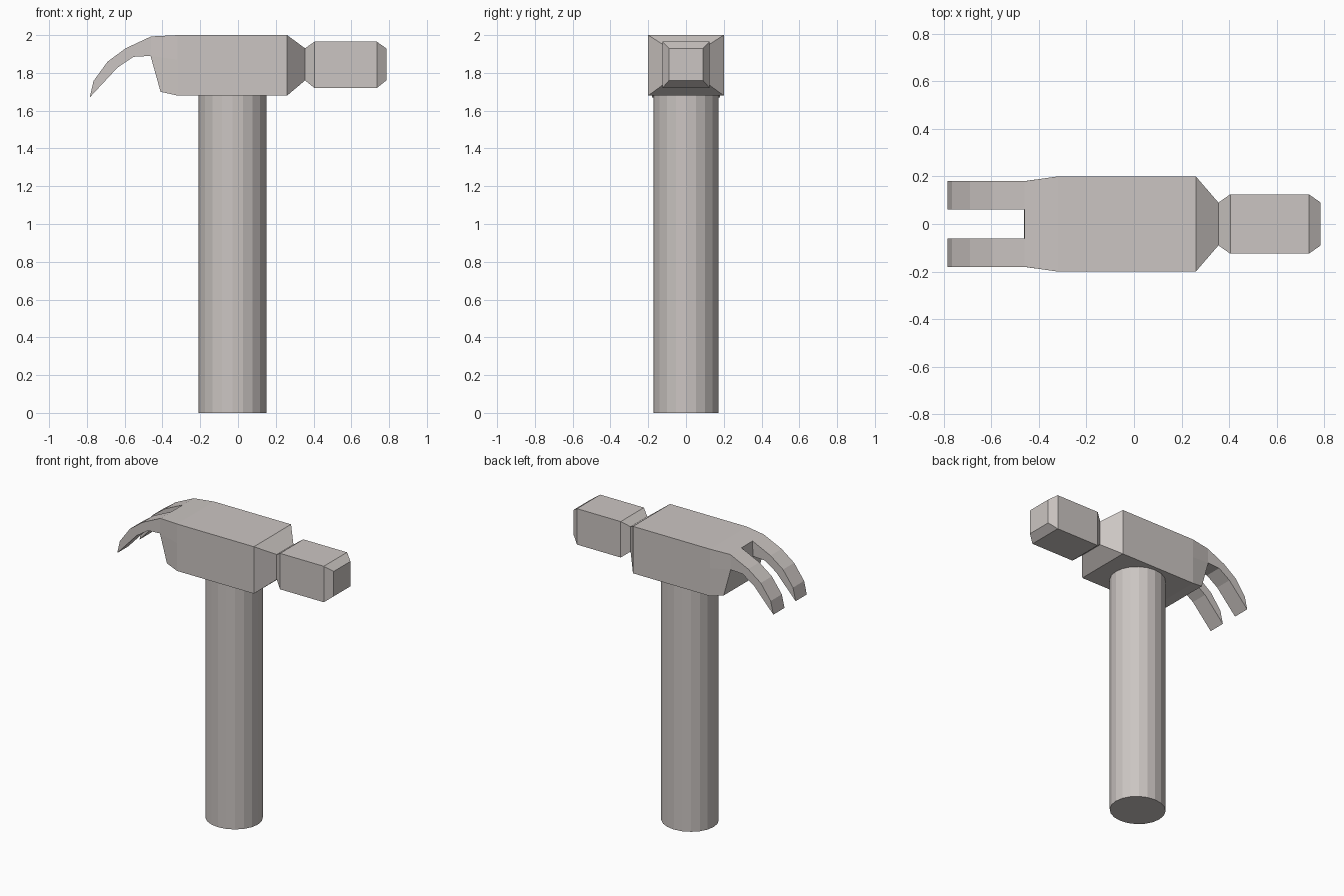
import bpy
import bmesh

cube = bpy.data.objects.get("Cube")
if cube:
    bpy.data.objects.remove(cube, do_unlink=True)

# Single warm grey
grey = bpy.data.materials.new("warm grey")
grey.use_nodes = True
colour = (0.60, 0.56, 0.54, 1)
grey.diffuse_color = colour
grey.node_tree.nodes["Principled BSDF"].inputs["Base Color"].default_value = colour


def finish(name, bm):
    bmesh.ops.recalc_face_normals(bm, faces=bm.faces[:])
    mesh = bpy.data.meshes.new(name)
    bm.to_mesh(mesh)
    bm.free()
    mesh.materials.append(grey)
    obj = bpy.data.objects.new(name, mesh)
    bpy.context.collection.objects.link(obj)
    return obj


def loft(name, sections, cap_start=True):
    """Join sections, each (y_min, y_max, [(x, z) from top to bottom])."""
    bm = bmesh.new()
    rings = []
    for y0, y1, side in sections:
        pts = [(x, y1, z) for x, z in side] + [(x, y0, z) for x, z in reversed(side)]
        rings.append([bm.verts.new(p) for p in pts])
    for a, b in zip(rings, rings[1:]):
        for i in range(len(a)):
            j = (i + 1) % len(a)
            bm.faces.new((a[i], a[j], b[j], b[i]))
    # Caps are split into level strips so bent ends stay flat-faced
    for ring in ([rings[0]] if cap_start else []) + [rings[-1]]:
        n = len(ring)
        for i in range(n // 2 - 1):
            bm.faces.new((ring[i], ring[i + 1], ring[n - 2 - i], ring[n - 1 - i]))
    return finish(name, bm)


def block(x, half_width, top, bottom):
    return (-half_width, half_width, [(x, top), (x, (top + bottom) / 2), (x, bottom)])


# Head: slanted claw root, body, neck and striking end
loft("head", [
    (-0.18, 0.18, [(-0.46, 1.993), (-0.463, 1.89), (-0.41, 1.70)]),
    (-0.2, 0.2, [(-0.32, 2.0), (-0.32, 1.87), (-0.32, 1.68)]),
    block(0.26, 0.2, 2.0, 1.68),
    block(0.355, 0.09, 1.93, 1.76),
    block(0.405, 0.125, 1.965, 1.72),
    block(0.735, 0.125, 1.965, 1.72),
    block(0.785, 0.09, 1.93, 1.76),
])

# Two curved claw prongs
claw = [
    [(-0.46, 1.993), (-0.463, 1.89)],
    [(-0.595, 1.93), (-0.553, 1.885)],
    [(-0.69, 1.86), (-0.638, 1.828)],
    [(-0.765, 1.757), (-0.785, 1.67)],
]
for name, y0, y1 in (("claw_back", 0.06, 0.18), ("claw_front", -0.18, -0.06)):
    loft(name, [(y0, y1, side) for side in claw], cap_start=False)

# Handle: slightly oval faceted shaft
bm = bmesh.new()
bmesh.ops.create_cone(bm, cap_ends=True, segments=20, radius1=1, radius2=1, depth=1)
bmesh.ops.scale(bm, vec=(0.18, 0.173, 1.69), verts=bm.verts[:])
bmesh.ops.translate(bm, vec=(-0.03, 0, 0.845), verts=bm.verts[:])
finish("handle", bm)
